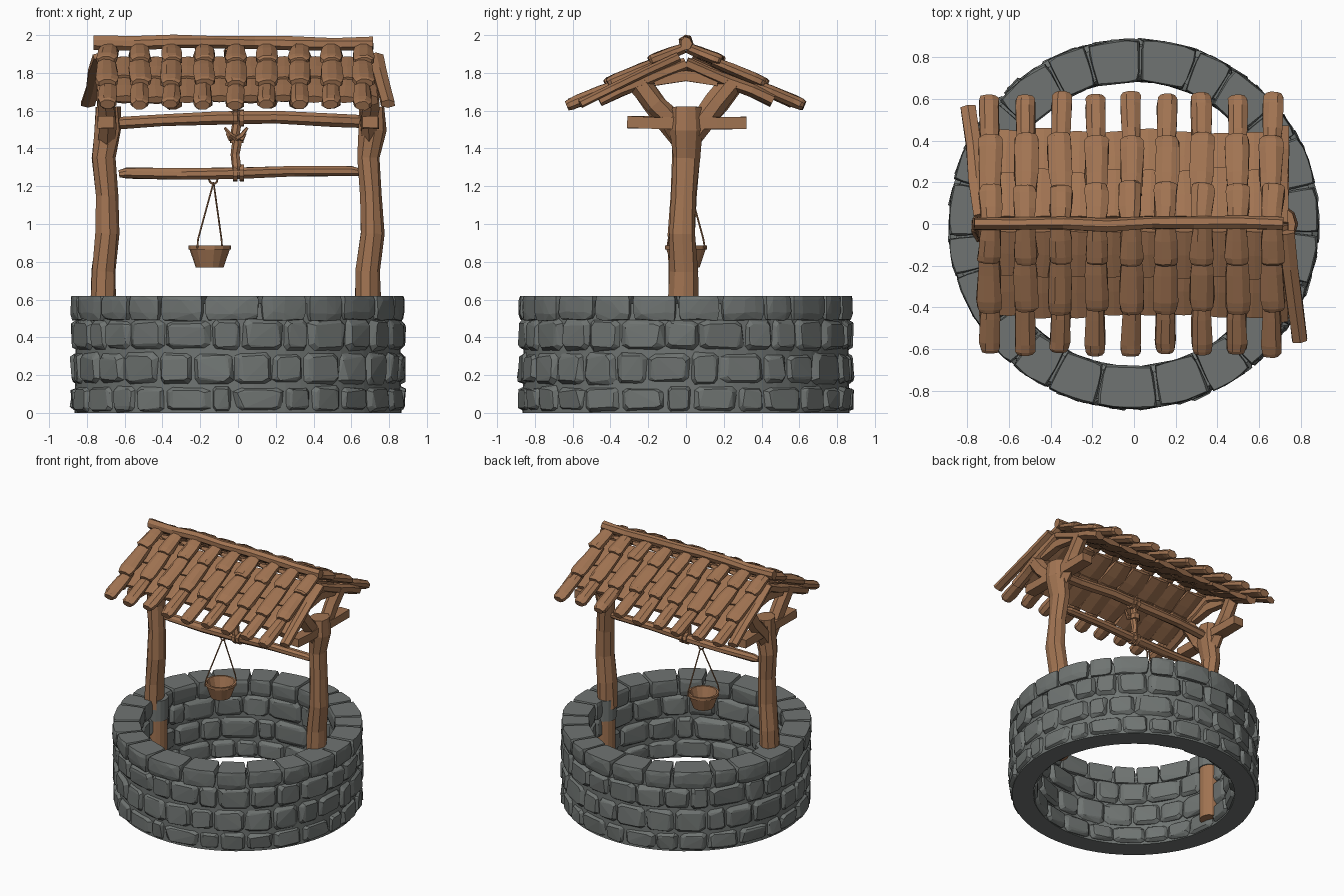
import bpy, bmesh, math, random
from mathutils import Vector

random.seed(7)
cube = bpy.data.objects.get("Cube")
if cube:
    bpy.data.objects.remove(cube, do_unlink=True)


def material(name, rgb):
    m = bpy.data.materials.new(name)
    m.use_nodes = True
    m.diffuse_color = (*rgb, 1)
    bsdf = m.node_tree.nodes["Principled BSDF"]
    bsdf.inputs["Base Color"].default_value = (*rgb, 1)
    bsdf.inputs["Roughness"].default_value = 0.9
    return m


STONE = material("grey stone", (0.16, 0.175, 0.168))
WOOD = material("brown wood", (0.36, 0.175, 0.085))


def finish(name, bm, mat):
    bmesh.ops.recalc_face_normals(bm, faces=bm.faces)
    mesh = bpy.data.meshes.new(name)
    bm.to_mesh(mesh)
    bm.free()
    mesh.materials.append(mat)
    ob = bpy.data.objects.new(name, mesh)
    bpy.context.collection.objects.link(ob)
    return ob


def rnd(a):
    return random.uniform(-a, a)


def polar(r, a, z):
    return Vector((r * math.cos(a), r * math.sin(a), z))


def tube(bm, pts, w, t=None, sides=7, rough=0.0, scales=None):
    """Faceted bar through pts, w half width, t half thickness."""
    t = t or w
    pts = [Vector(p) for p in pts]
    rings = []
    for i, p in enumerate(pts):
        d = (pts[min(i + 1, len(pts) - 1)] - pts[max(i - 1, 0)]).normalized()
        hint = Vector((0, 1, 0)) if abs(d.z) > 0.9 else Vector((0, 0, 1))
        side = d.cross(hint).normalized()
        up = side.cross(d)
        k = scales[i] if scales else 1
        ring = []
        for j in range(sides):
            a = math.tau * (j + 0.5) / sides
            f = k * (1 + rnd(rough))
            ring.append(bm.verts.new(p + side * math.cos(a) * w * f + up * math.sin(a) * t * f))
        rings.append(ring)
    for r0, r1 in zip(rings, rings[1:]):
        for j in range(sides):
            n = (j + 1) % sides
            bm.faces.new((r0[j], r0[n], r1[n], r1[j]))
    bm.faces.new(rings[0][::-1])
    bm.faces.new(rings[-1])


def gnarled(a, b, n, wobble):
    """Path from a to b with small sideways kinks."""
    a, b = Vector(a), Vector(b)
    path = [a.lerp(b, i / n) for i in range(n + 1)]
    for p in path[1:-1]:
        p += Vector((rnd(wobble), rnd(wobble), rnd(wobble)))
    return path


def rock(bm, place, layers, n, square):
    """Convex stone; place maps (s, t, depth) to space, layers are (depth, scale)."""
    verts = []
    for depth, scale in layers:
        for k in range(n):
            a = math.tau * (k + 0.5 * (n == 8)) / n
            s = max(-1, min(1, square * math.cos(a))) * scale
            t = max(-1, min(1, square * math.sin(a))) * scale
            verts.append(bm.verts.new(place(s, t, depth)))
    res = bmesh.ops.convex_hull(bm, input=verts)
    loose = {v for v in res["geom_interior"] + res["geom_unused"]
             if isinstance(v, bmesh.types.BMVert)}
    bmesh.ops.delete(bm, geom=list(loose), context="VERTS")


def split_ring(count):
    """Uneven angular cells round the circle."""
    off = random.random()
    cuts = [(i + off + rnd(0.24)) / count * math.tau for i in range(count)]
    return list(zip(cuts, cuts[1:] + [cuts[0] + math.tau]))


# Wall core behind the stones
bm = bmesh.new()
N = 64
profile = [(0.715, 0), (0.865, 0), (0.855, 0.58), (0.715, 0.58)]
rings = [[bm.verts.new(polar(r, math.tau * i / N, z)) for r, z in profile] for i in range(N)]
for i in range(N):
    a, b = rings[i], rings[(i + 1) % N]
    for j in range(4):
        bm.faces.new((a[j], b[j], b[(j + 1) % 4], a[(j + 1) % 4]))
finish("wall_core", bm, STONE)


# Rough side stones, outside and inside
def stone_face(name, r_back, r_front, count):
    bm = bmesh.new()
    for z0, z1 in ((0, 0.145), (0.145, 0.325), (0.325, 0.5)):
        for a0, a1 in split_ring(count):
            mid, half = (a0 + a1) / 2, (a1 - a0) / 2 - 0.006
            zc, zh = (z0 + z1) / 2, (z1 - z0) / 2 - 0.003 - random.random() * 0.012
            tilt, lean = rnd(0.09), rnd(0.1)

            def place(s, t, d):
                r = r_back + (r_front - r_back) * d * (1 + tilt * s + lean * t + rnd(0.09))
                z = zc + (t + rnd(0.07) + 0.1 * tilt * s) * zh
                return polar(r, mid + (s + rnd(0.07)) * half, max(0, z))
            rock(bm, place, ((0, 0.97), (0.6, 1), (1, 0.78)), 8, 1.9)
    finish(name, bm, STONE)


stone_face("outer_wall_stones", 0.82, 0.884, 27)
stone_face("inner_wall_stones", 0.745, 0.688, 22)

# Coping blocks across the wall thickness
bm = bmesh.new()
for a0, a1 in split_ring(23):
    mid, half = (a0 + a1) / 2, (a1 - a0) / 2 - 0.007
    shift = rnd(0.008)

    def place(s, t, d):
        z = d + (rnd(0.008) if d < 0.6 else 0)
        return polar(0.785 + shift + t * 0.1 + rnd(0.004), mid + (s + rnd(0.03)) * half, z)
    rock(bm, place, ((0.495, 0.92), (0.53, 1), (0.595, 1), (0.62, 0.95)), 16, 1.36)
finish("coping_stones", bm, STONE)

# Posts, their stone collars and the gable framing
for side, label in ((-1, "right"), (1, "left")):
    x = 0.7 * side
    bm = bmesh.new()
    tube(bm, [(x, 0, 0.05), (x, 0, 0.56)], 0.072, sides=14)
    tube(bm, [(x - 0.015, -0.015, 0.55), (x - 0.012, -0.01, 0.75), (x + 0.01, -0.02, 0.95),
              (x + 0.005, -0.012, 1.15), (x - 0.012, 0, 1.35), (x + 0.012, 0, 1.5), (x + 0.01, 0, 1.62)],
         0.068, 0.078, 9, 0.08, (1.05, 1, 0.95, 0.86, 0.95, 1.08, 1.0))
    finish(label + "_post", bm, WOOD)
    bm = bmesh.new()
    tube(bm, [(x, 0, 0.46), (x, 0, 0.62)], 0.08, sides=14)
    finish(label + "_post_collar", bm, STONE)

    bm = bmesh.new()
    tube(bm, gnarled((x, -0.31, 1.54), (x, 0.32, 1.535), 4, 0.006), 0.06, 0.045, 4, 0.06)
    tube(bm, [(x, -0.17, 1.76), (x, 0, 1.785), (x, 0.17, 1.76)], 0.035, 0.04, 4, 0.05)
    for f in (-1, 1):
        tube(bm, gnarled((x, 0.01 * f, 1.44), (x, 0.25 * f, 1.75), 3, 0.012), 0.05, 0.06, 6, 0.12)
        tube(bm, gnarled((x, 0, 1.85), (x, 0.46 * f, 1.655), 4, 0.008), 0.045, 0.035, 6, 0.1)
    finish(label + "_gable_frame", bm, WOOD)

# Long beams
bm = bmesh.new()
tube(bm, gnarled((-0.765, 0, 1.96), (0.715, 0, 1.955), 7, 0.008), 0.032, 0.036, 7, 0.12)
finish("ridge_beam", bm, WOOD)
bm = bmesh.new()
tube(bm, [(-0.73, 0, 1.53), (-0.4, 0.01, 1.55), (-0.1, 0, 1.56), (0.2, 0, 1.565),
          (0.5, -0.01, 1.55), (0.74, 0, 1.54)], 0.036, 0.034, 7, 0.12)
finish("cross_beam", bm, WOOD)
bm = bmesh.new()
tube(bm, [(-0.63, 0, 1.265), (-0.59, 0, 1.27), (-0.3, 0, 1.265), (0, 0, 1.27), (0.3, 0, 1.28),
          (0.6, 0, 1.28), (0.64, 0, 1.275)], 0.036, 0.033, 8, 0.1, (0.6, 0.9, 0.95, 1, 0.95, 0.9, 0.6))
finish("axle", bm, WOOD)


# Roof: flat boards underneath, rows of split logs on top
def slope(x, y, f, lift=0.0):
    return Vector((x, y * f, 1.925 - 0.48 * y + lift))


for f, label in ((-1, "front"), (1, "back")):
    boards, logs = bmesh.new(), bmesh.new()
    for i in range(9):
        x = -0.69 + 0.169 * i
        for y0, y1, lift in ((0.03, 0.25, -0.04), (0.2, 0.44, -0.055)):
            if i < 8:
                xb = x + 0.085 + rnd(0.008)
                end = y1 + rnd(0.015)
                tube(boards, [slope(xb, y0, f, lift), slope(xb + rnd(0.006), (y0 + end) / 2, f, lift),
                              slope(xb + rnd(0.01), end, f, lift)], 0.1, 0.022, 6, 0.08, (0.85, 1, 0.9))
        for y0, y1, lift, k in ((0.36, 0.62, -0.012, 0.88), (0.14, 0.42, 0.004, 1.05), (0.01, 0.19, 0.012, 1)):
            y1 += rnd(0.012)
            x0, x1 = x + rnd(0.006), x + rnd(0.008)
            path = [slope(x0 + (x1 - x0) * q, y0 + (y1 - y0) * q, f, lift + 0.015 * q)
                    for q in (0, 0.35, 0.8, 0.94, 1)]
            tube(logs, path, 0.056 * k, 0.032, 8, 0.09, (0.85, 1, 1.06, 1, 0.8))
    # Loose plank hanging over one gable end
    s = -f
    tube(logs, gnarled(slope(0.73 * s, 0.04, f, -0.02), slope(0.795 * s, 0.56, f, -0.02), 3, 0.006),
         0.042, 0.024, 6, 0.1)
    finish(label + "_roof_boards", boards, WOOD)
    finish(label + "_roof_logs", logs, WOOD)

# Rope with knots between beam and axle
bm = bmesh.new()
tube(bm, gnarled((-0.01, -0.015, 1.6), (-0.01, -0.005, 1.25), 6, 0.006), 0.025, sides=7, rough=0.1)
for z, r in ((1.56, 0.046), (1.27, 0.046)):
    for dx in (-0.022, 0.012):
        loop = [(dx - 0.005, 0, z), (dx + 0.02, 0, z)]
        tube(bm, loop, r, sides=9, rough=0.06)
tube(bm, [(-0.01, 0, 1.43), (-0.01, 0, 1.47)], 0.036, sides=7, rough=0.1)
for s in (-1, 1):
    tube(bm, [(-0.01, -0.03, 1.45), (-0.01 + 0.03 * s, -0.045, 1.47), (-0.01 + 0.06 * s, -0.04, 1.51)],
         0.014, sides=5, scales=(1, 1, 0.5))
    tube(bm, [(-0.01, -0.03, 1.46), (-0.01 + 0.035 * s, -0.04, 1.45), (-0.01 + 0.05 * s, -0.04, 1.48)],
         0.012, sides=5, scales=(1, 1, 0.5))
finish("rope", bm, WOOD)

# Bucket: hollow tapered cup with rim and wire handle
bm = bmesh.new()
cx = -0.15
cup = [(0.074, 0.77), (0.106, 0.865), (0.113, 0.865), (0.113, 0.885), (0.098, 0.885), (0.066, 0.785)]
M = 14
loops = [[bm.verts.new(polar(r, math.tau * i / M, z) + Vector((cx, 0, 0))) for i in range(M)] for r, z in cup]
for a, b in zip(loops, loops[1:]):
    for i in range(M):
        bm.faces.new((a[i], a[(i + 1) % M], b[(i + 1) % M], b[i]))
bm.faces.new(loops[0])
bm.faces.new(loops[-1])
finish("bucket", bm, WOOD)
bm = bmesh.new()
for s in (-1, 1):
    tube(bm, [(cx + 0.066 * s, 0.1 * s, 0.87), (cx + 0.062 * s, 0.092 * s, 0.92), (-0.13, 0.01 * s, 1.22)],
         0.005, sides=5)
hook = [(-0.13 + 0.022 * math.cos(a), 0, 1.235 + 0.022 * math.sin(a))
        for a in (math.pi * k / 5 for k in range(4, 12))]
tube(bm, hook, 0.006, sides=5)
finish("bucket_handle", bm, WOOD)
